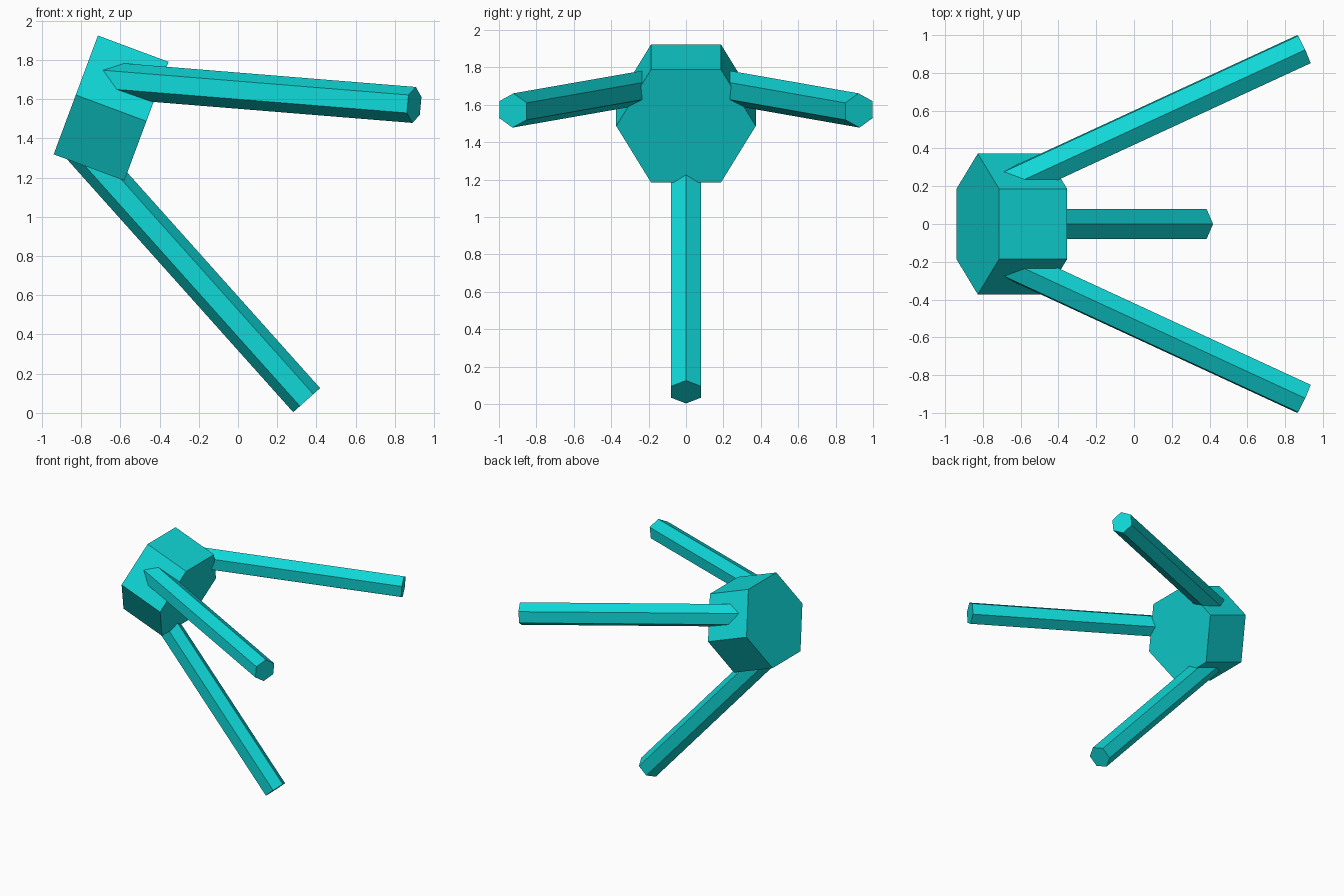
import bpy, bmesh, math
from mathutils import Vector

cube = bpy.data.objects.get("Cube")
if cube:
    bpy.data.objects.remove(cube, do_unlink=True)

teal = bpy.data.materials.new("bright_teal")
teal.use_nodes = True
colour = (0.005, 0.68, 0.68, 1)
teal.diffuse_color = colour
teal.node_tree.nodes["Principled BSDF"].inputs["Base Color"].default_value = colour


def hex_prism(name, start, end, radius, corner):
    """Six-sided prism between two points, one corner turned towards a direction."""
    start, end = Vector(start), Vector(end)
    axis = (end - start).normalized()
    v = Vector(corner)
    v = (v - axis * v.dot(axis)).normalized()
    u = v.cross(axis)
    bm = bmesh.new()
    rings = []
    for centre in (start, end):
        ring = []
        for i in range(6):
            a = i * math.pi / 3
            ring.append(bm.verts.new(centre + radius * (v * math.cos(a) + u * math.sin(a))))
        rings.append(ring)
        bm.faces.new(ring)
    for i in range(6):
        j = (i + 1) % 6
        bm.faces.new((rings[0][i], rings[0][j], rings[1][j], rings[1][i]))
    bmesh.ops.recalc_face_normals(bm, faces=bm.faces[:])
    mesh = bpy.data.meshes.new(name)
    bm.to_mesh(mesh)
    bm.free()
    mesh.materials.append(teal)
    obj = bpy.data.objects.new(name, mesh)
    bpy.context.collection.objects.link(obj)
    return obj


# Tilted hexagonal hub
hub_centre = Vector((-0.647, 0, 1.554))
half_depth = Vector((0.18, 0, -0.067))
hex_prism("hub", hub_centre - half_depth, hub_centre + half_depth, 0.373, (0, 1, 0))

# Lower leg, sloping down to the ground
hex_prism("lower_leg", (-0.81, 0, 1.362), (0.35, 0, 0.065), 0.092, (0, 0, 1))

# Pair of spreading arms, rolled slightly inwards
tip = Vector((0.898, 0.925, 1.57))
root = tip - Vector((1, 0.462, -0.081)) * 1.62
for name, side in (("left_arm", 1), ("right_arm", -1)):
    mirror = Vector((1, side, 1))
    hex_prism(name, root * mirror, tip * mirror, 0.092, (0, -0.07 * side, 1))
